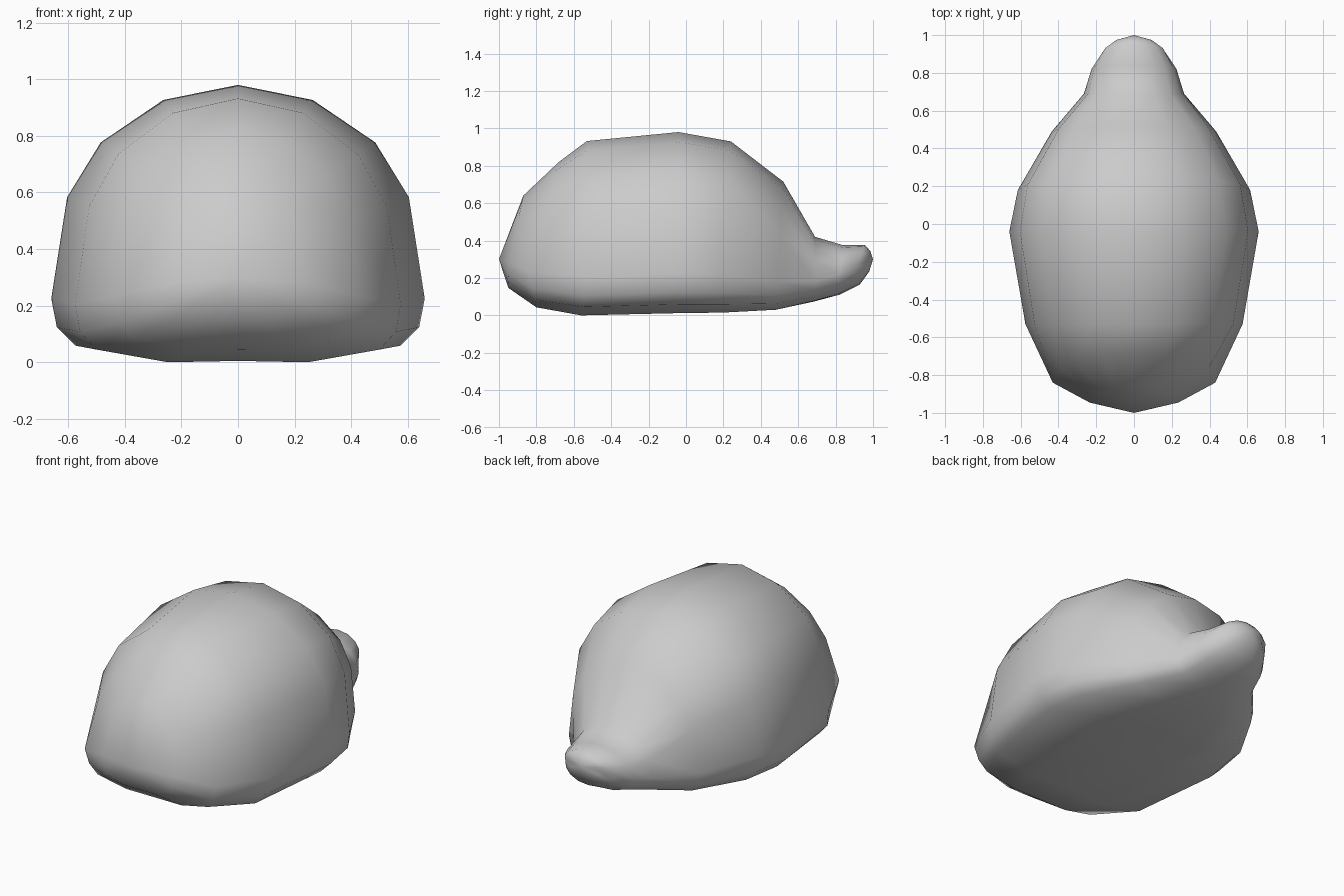
import bpy, bmesh, math

if "Cube" in bpy.data.objects:
    bpy.data.objects.remove(bpy.data.objects["Cube"])

# Half cross-section (fraction of half width, fraction of height), top to bottom
SECTION = [(0, 1), (.4, .945), (.735, .79), (.915, .59), (1, .22),
           (.97, .115), (.87, .048), (.43, 0), (0, .005)]

# Rings front to back: y at top, widest and bottom, half width, z top, z bottom, roundness
RINGS = [
    (-.87, -.945, -.95, .235, .64, .145, .2),
    (-.68, -.84, -.80, .43, .82, .04, .1),
    (-.53, -.53, -.56, .575, .932, 0, 0),
    (-.04, -.04, -.04, .66, .98, .012, 0),
    (.24, .18, .20, .615, .93, .015, 0),
    (.52, .49, .48, .435, .715, .03, 0),
    (.69, .69, .68, .265, .42, .072, .35),
    (.84, .82, .82, .225, .375, .11, .7),
    (.955, .91, .93, .165, .377, .165, .9),
    (.985, .965, .98, .10, .345, .235, 1),
]


def ring_points(yt, ym, yb, w, zt, zb, roundness):
    half = []
    for i, (u, v) in enumerate(SECTION):
        a = math.pi * i / 8
        x = w * (u + (math.sin(a) - u) * roundness)
        h = v + (.5 + .5 * math.cos(a) - v) * roundness
        if i <= 4:
            y = ym + (yt - ym) * (v - .22) / .78
        else:
            y = ym + (yb - ym) * (.22 - v) / .22
        half.append((x, y, zb + (zt - zb) * h))
    return half + [(-x, y, z) for x, y, z in half[-2:0:-1]]


# Domed body running into the small head
bm = bmesh.new()
loops = [[bm.verts.new(p) for p in ring_points(*r)] for r in RINGS]
n = len(loops[0])
for a, b in zip(loops, loops[1:]):
    for i in range(n):
        j = (i + 1) % n
        bm.faces.new((a[i], a[j], b[j], b[i]))

# Pointed end caps
for loop, y, z in ((loops[0], -1, .3), (loops[-1], 1, .3)):
    tip = bm.verts.new((0, y, z))
    for i in range(n):
        bm.faces.new((loop[i], loop[(i + 1) % n], tip))
bmesh.ops.recalc_face_normals(bm, faces=bm.faces)

mesh = bpy.data.meshes.new("domed_body")
bm.to_mesh(mesh)
bm.free()
body = bpy.data.objects.new("domed_body", mesh)
bpy.context.collection.objects.link(body)
mesh.shade_smooth()
